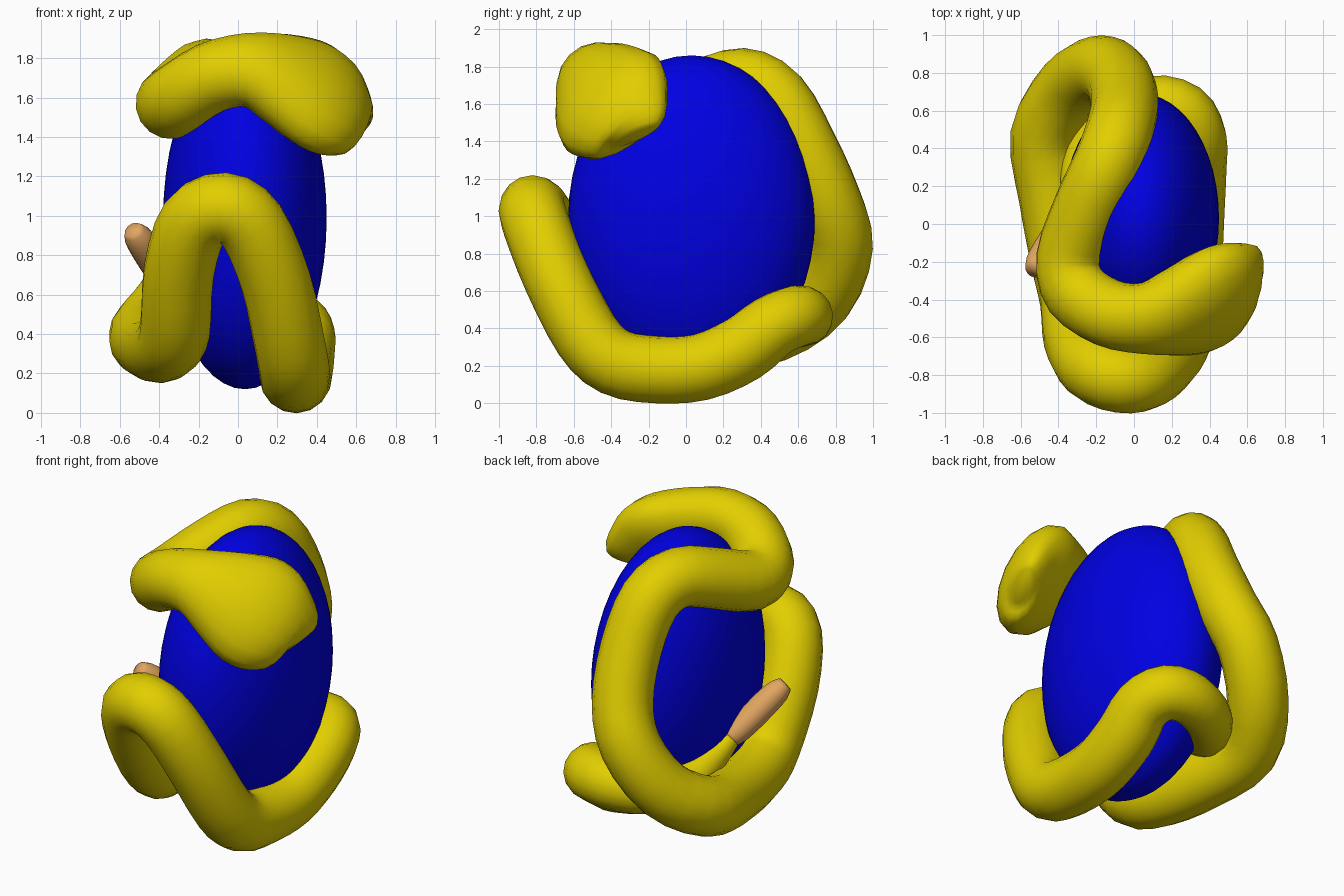
import bpy, bmesh, math
from mathutils import Vector

if "Cube" in bpy.data.objects:
    bpy.data.objects.remove(bpy.data.objects["Cube"])


def material(name, rgb):
    m = bpy.data.materials.new(name)
    m.diffuse_color = (*rgb, 1)
    m.use_nodes = True
    m.node_tree.nodes["Principled BSDF"].inputs["Base Color"].default_value = m.diffuse_color
    return m


YELLOW = material("yellow", (0.76, 0.62, 0.0))
BLUE = material("blue", (0.0, 0.0, 0.76))
TAN = material("tan", (0.76, 0.38, 0.12))


def spline(pts, steps):
    """Catmull-Rom through points of any dimension."""
    out = []
    n = len(pts)
    for i in range(n - 1):
        p = [pts[max(0, min(n - 1, i + k))] for k in (-1, 0, 1, 2)]
        for s in range(steps):
            t = s / steps
            out.append([0.5 * (2 * b + (c - a) * t + (2 * a - 5 * b + 4 * c - d) * t * t
                               + (3 * b - a - 3 * c + d) * t ** 3) for a, b, c, d in zip(*p)])
    out.append(list(pts[-1]))
    return out


def loft(name, rows, mat, sides=16, steps=3, width_axis=Vector((0.3, 0.5, 0.8))):
    """Sweep elliptical rings along rows of (x, y, z, half width, half thickness)."""
    rows = spline(rows, steps)
    centres = [Vector(r[:3]) for r in rows]
    bm = bmesh.new()
    rings = []
    w = width_axis.copy()
    for i, c in enumerate(centres):
        d = (centres[min(i + 1, len(rows) - 1)] - centres[max(i - 1, 0)]).normalized()
        w = (w - d * w.dot(d)).normalized()
        n = d.cross(w)
        a, b = rows[i][3], rows[i][4]
        rings.append([bm.verts.new(c + w * a * math.cos(t) + n * b * math.sin(t))
                      for t in (2 * math.pi * k / sides for k in range(sides))])
    for r, q in zip(rings, rings[1:]):
        for k in range(sides):
            j = (k + 1) % sides
            bm.faces.new((r[k], r[j], q[j], q[k]))
    bm.faces.new(rings[0][::-1])
    bm.faces.new(rings[-1])
    bmesh.ops.recalc_face_normals(bm, faces=bm.faces)
    for f in bm.faces:
        f.smooth = True
    me = bpy.data.meshes.new(name)
    bm.to_mesh(me)
    bm.free()
    me.materials.append(mat)
    ob = bpy.data.objects.new(name, me)
    bpy.context.collection.objects.link(ob)
    return ob


# Egg
bpy.ops.mesh.primitive_uv_sphere_add(segments=48, ring_count=24, radius=1, location=(0.035, 0.03, 0.99))
egg = bpy.context.object
egg.name = "egg"
egg.scale = (0.415, 0.66, 0.87)
egg.data.materials.append(BLUE)
bpy.ops.object.shade_smooth()

# Broad flat head with a blunt nose, drooping to the right
rows = [(0.62, -0.27, 1.43, 0.13, 0.05), (0.59, -0.285, 1.47, 0.23, 0.11),
        (0.5, -0.35, 1.55, 0.325, 0.165), (0.37, -0.41, 1.62, 0.345, 0.19),
        (0.2, -0.47, 1.7, 0.275, 0.185), (0.04, -0.5, 1.74, 0.2, 0.175)]
# Coiled body: over the top, down the back, round the left, up the front, round the right
R = 0.18
coil = [(-0.14, -0.47, 1.7), (-0.3, -0.36, 1.6), (-0.34, -0.18, 1.57),
        (-0.25, 0.08, 1.66), (-0.15, 0.3, 1.72), (-0.08, 0.48, 1.63), (-0.05, 0.63, 1.37),
        (-0.08, 0.76, 1.08), (-0.18, 0.82, 0.84), (-0.34, 0.72, 0.57), (-0.475, 0.47, 0.4),
        (-0.43, 0.14, 0.34), (-0.37, -0.18, 0.34), (-0.32, -0.4, 0.42), (-0.3, -0.61, 0.72),
        (-0.22, -0.76, 0.97), (-0.07, -0.82, 1.04), (0.07, -0.8, 0.95), (0.19, -0.69, 0.67),
        (0.26, -0.53, 0.36), (0.285, -0.38, 0.22), (0.29, -0.16, 0.18), (0.3, 0.08, 0.195),
        (0.31, 0.3, 0.29)]
rows += [(*p, R, R) for p in coil]
# Tapering tail behind the egg
rows += [(0.32, 0.46, 0.41, 0.17, 0.17), (0.25, 0.59, 0.465, 0.165, 0.165),
         (0.09, 0.63, 0.46, 0.155, 0.155), (-0.1, 0.55, 0.44, 0.145, 0.145),
         (-0.25, 0.36, 0.46, 0.125, 0.125), (-0.31, 0.15, 0.56, 0.085, 0.085),
         (-0.35, 0.03, 0.65, 0.055, 0.055)]
loft("snake_body", rows, YELLOW, width_axis=Vector((0.1, 0.72, 0.69)))

# Tail tip
tip = [(-0.34, 0.05, 0.635, 0.055, 0.055), (-0.38, -0.01, 0.69, 0.075, 0.075),
       (-0.46, -0.14, 0.82, 0.08, 0.08), (-0.51, -0.215, 0.895, 0.07, 0.07),
       (-0.535, -0.25, 0.93, 0.045, 0.045)]
loft("tail_tip", tip, TAN, sides=12, steps=2)
